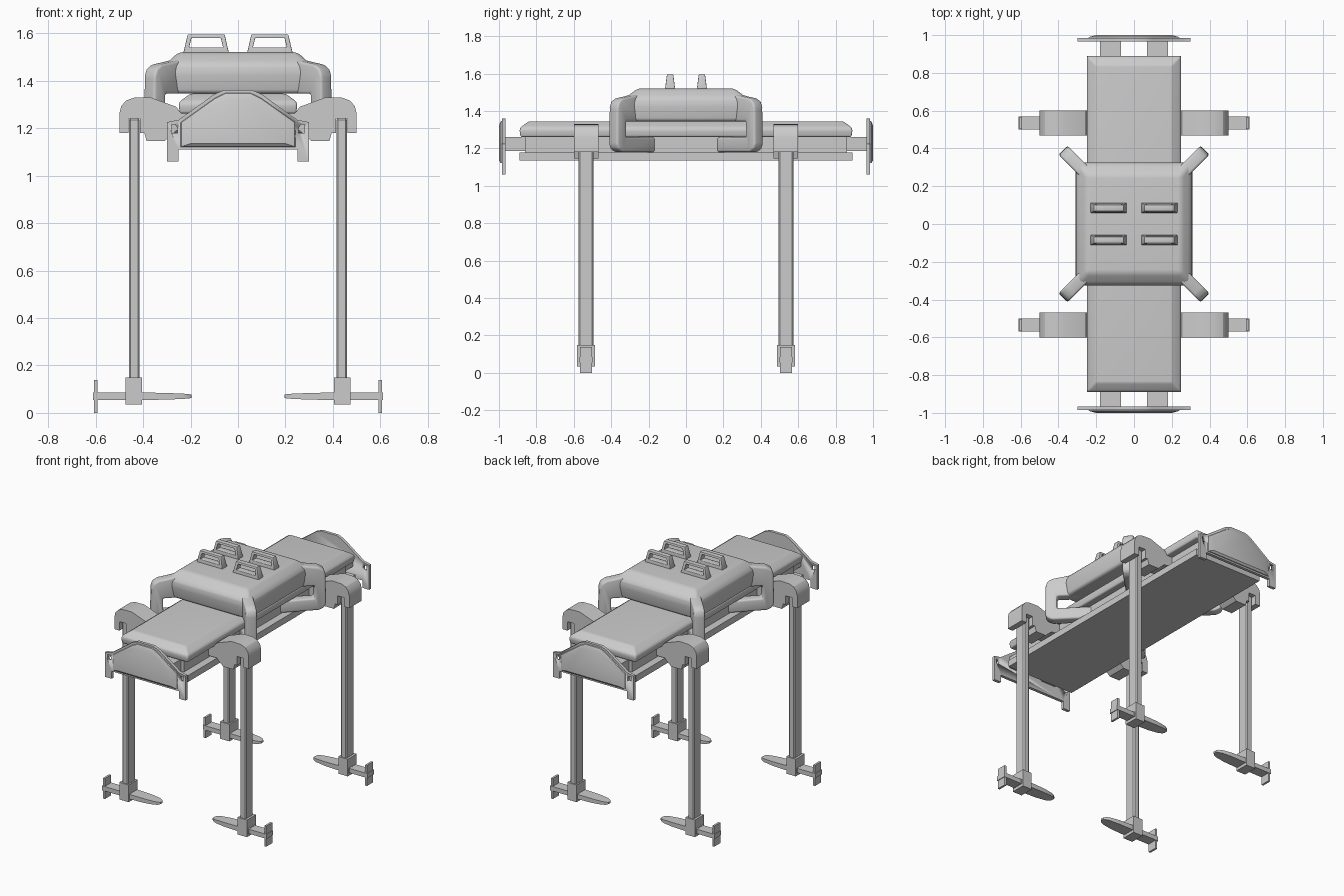
import bpy, bmesh, math

if "Cube" in bpy.data.objects:
    bpy.data.objects.remove(bpy.data.objects["Cube"])


def finish(name, bm, bevel=0, seg=1, mirror="", angle=35):
    """Bevel sharp edges, make the object, mirror across the listed axes."""
    bmesh.ops.recalc_face_normals(bm, faces=bm.faces[:])
    if bevel:
        edges = [e for e in bm.edges if e.calc_face_angle(0) > math.radians(15)]
        bmesh.ops.bevel(bm, geom=edges, offset=bevel, segments=seg, profile=0.5,
                        affect='EDGES', clamp_overlap=True)
    me = bpy.data.meshes.new(name)
    bm.to_mesh(me)
    bm.free()
    ob = bpy.data.objects.new(name, me)
    bpy.context.collection.objects.link(ob)
    bpy.ops.object.select_all(action='DESELECT')
    ob.select_set(True)
    bpy.context.view_layer.objects.active = ob
    bpy.ops.object.shade_smooth_by_angle(angle=math.radians(angle))
    if mirror:
        m = ob.modifiers.new("Mirror", 'MIRROR')
        m.use_axis = ('x' in mirror, 'y' in mirror, False)
        m.use_mirror_merge = False
    return ob


def loft(name, rings, **kw):
    """Skin matching rings of points and cap both ends."""
    bm = bmesh.new()
    vs = [[bm.verts.new(p) for p in r] for r in rings]
    n = len(vs[0])
    for a, b in zip(vs, vs[1:]):
        for i in range(n):
            j = (i + 1) % n
            bm.faces.new((a[i], a[j], b[j], b[i]))
    bm.faces.new(vs[0][::-1])
    bm.faces.new(vs[-1])
    return finish(name, bm, **kw)


def rect(hx, hy, z):
    return [(-hx, -hy, z), (hx, -hy, z), (hx, hy, z), (-hx, hy, z)]


def box(name, x0, x1, y0, y1, z0, z1, **kw):
    ring = lambda z: [(x0, y0, z), (x1, y0, z), (x1, y1, z), (x0, y1, z)]
    return loft(name, [ring(z0), ring(z1)], **kw)


def slab_xz(name, pts, y0, y1, **kw):
    """Front-view profile extruded along y."""
    return loft(name, [[(x, y, z) for x, z in pts] for y in (y0, y1)], **kw)


def cut(ob, cutter):
    m = ob.modifiers.new("Cut", 'BOOLEAN')
    m.operation = 'DIFFERENCE'
    m.solver = 'EXACT'
    m.object = cutter
    cutter.hide_render = True
    cutter.hide_set(True)


# Bed: base plate, recessed core, padded top
box("base_plate", -.25, .25, -.89, .89, 1.135, 1.178)
box("core_frame", -.20, .20, -.86, .86, 1.17, 1.275)
loft("padded_top", [rect(.245, .885, 1.262), rect(.25, .89, 1.30), rect(.243, .883, 1.315),
                    rect(.20, .84, 1.345)], bevel=.012, seg=3)

# End boards with side slots, a raised panel and connecting struts
half = [(.06, 1.36), (.10, 1.343), (.25, 1.235), (.30, 1.225), (.30, 1.06), (.25, 1.06), (.25, 1.11)]
board = half + [(-x, z) for x, z in reversed(half)]
end = slab_xz("end_board", board, .965, .985)
slot = [(.255, 1.18), (.28, 1.18), (.28, 1.215), (.265, 1.215), (.255, 1.2)]
for s in (1, -1):
    cut(end, slab_xz("slot_cutter", [(s * x, z) for x, z in slot], .9, 1.1))
m = end.modifiers.new("Mirror", 'MIRROR')
m.use_axis = (False, True, False)
panel = [(.055, 1.35), (.10, 1.328), (.245, 1.225), (.245, 1.12)]
panel += [(-x, z) for x, z in reversed(panel)]
loft("end_panel", [[(x * k, y, 1.2 + (z - 1.2) * k) for x, z in panel]
                   for y, k in ((.98, 1), (.99, .97), (1.0, .82))], mirror="y")
box("end_strut", .07, .18, .85, .97, 1.185, 1.26, mirror="xy")

# Hood over the middle
loft("hood", [rect(.30, .315, 1.345), rect(.31, .328, 1.44), rect(.30, .318, 1.475),
              rect(.25, .26, 1.52)], bevel=.025, seg=4)

# Hood legs: curled brackets running diagonally out of each corner
curl = [(.22, 1.50), (.30, 1.478), (.345, 1.468), (.366, 1.45), (.374, 1.42), (.376, 1.22),
        (.368, 1.195), (.345, 1.18), (.17, 1.18), (.17, 1.26), (.325, 1.26), (.325, 1.345), (.22, 1.345)]
loft("hood_leg", [[(d + o, d + .015 - o, z) for d, z in curl] for o in (-.024, .024)],
     bevel=.012, seg=3, mirror="xy")

# Grab handles: tapered frames with an opening
bm = bmesh.new()
outer = [(.037, 1.51, .028), (.232, 1.51, .028), (.212, 1.595, .017), (.056, 1.595, .017)]
inner = [(.063, 1.54, .024), (.206, 1.54, .024), (.196, 1.58, .019), (.073, 1.58, .019)]
loops = [[bm.verts.new((x, .085 + s * h, z)) for x, z, h in p]
         for p, s in ((outer, -1), (outer, 1), (inner, 1), (inner, -1))]
for k in range(4):
    a, b = loops[k], loops[(k + 1) % 4]
    for i in range(4):
        j = (i + 1) % 4
        bm.faces.new((a[i], a[j], b[j], b[i]))
finish("grab_handle", bm, bevel=.003, seg=2, mirror="xy")

# Shoulder arms hooked over the support posts
arm = [(.19, 1.19), (.26, 1.19), (.31, 1.145), (.385, 1.145), (.395, 1.18), (.413, 1.18), (.413, 1.24),
       (.462, 1.24), (.462, 1.18), (.50, 1.18), (.50, 1.26), (.492, 1.293), (.472, 1.316), (.44, 1.328),
       (.37, 1.33), (.26, 1.29), (.24, 1.262), (.19, 1.262)]
slab_xz("shoulder_arm", arm, .468, .60, mirror="xy", angle=28)

# Posts, foot blocks, paddles and end plates
box("support_post", .415, .46, .495, .575, .14, 1.242, bevel=.007, mirror="xy")
box("foot_block", .405, .475, .487, .583, .035, .15, mirror="xy")
stations = [(.195, .012, .006), (.205, .022, .009), (.23, .032, .011), (.30, .040, .014),
            (.41, .042, .016), (.48, .040, .016)]
loft("foot_paddle", [[(x, .535 - w, .07 - h), (x, .535 + w, .07 - h),
                      (x, .535 + w, .07 + h), (x, .535 - w, .07 + h)] for x, w, h in stations],
     mirror="xy")
box("foot_bar", .47, .612, .50, .57, .055, .085, mirror="xy")
box("foot_end_plate", .593, .607, .503, .567, 0, .138, mirror="xy")
